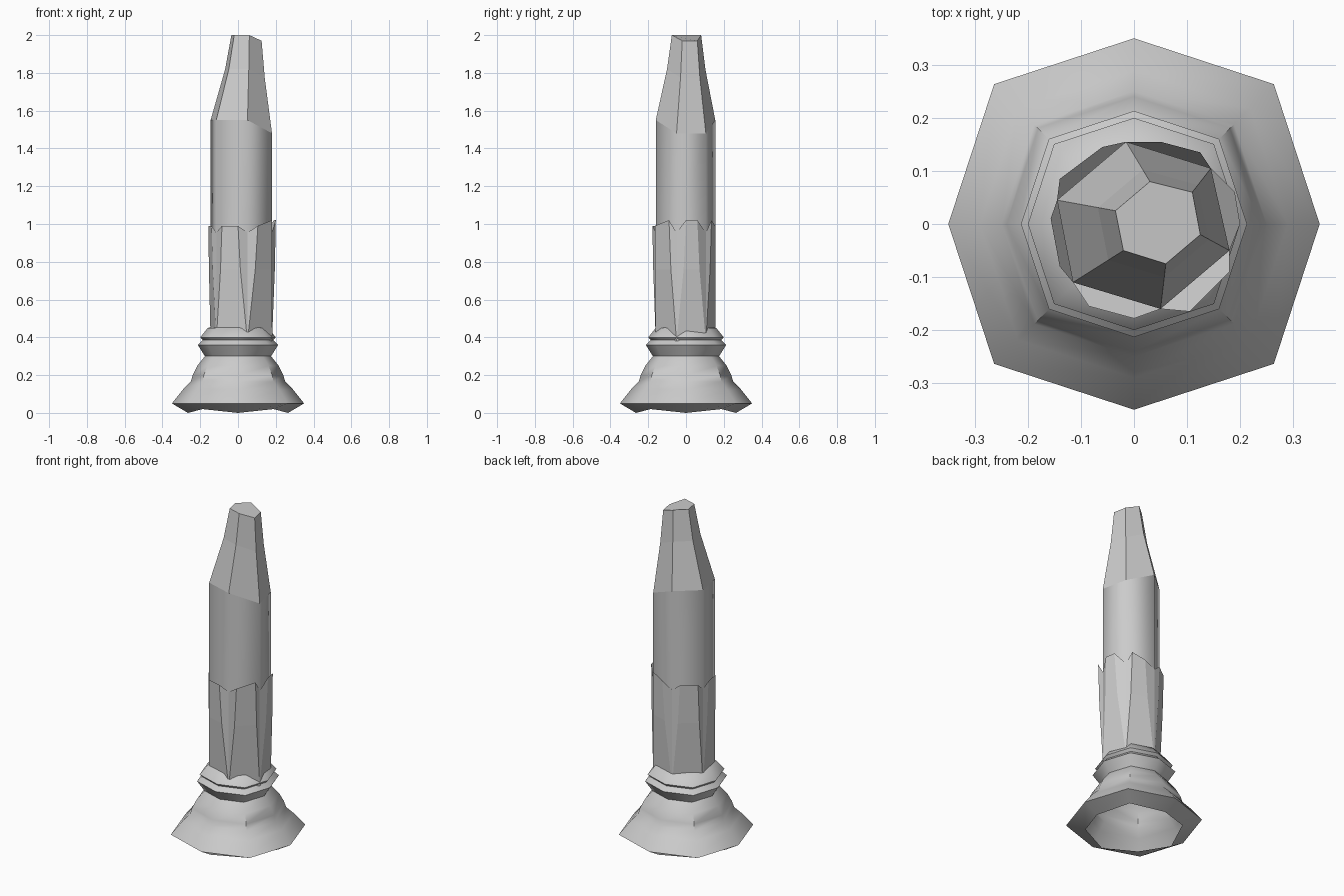
import bpy, bmesh, math

if "Cube" in bpy.data.objects:
    bpy.data.objects.remove(bpy.data.objects["Cube"])


def loft(name, rings, cap_bottom=False, cap_top=False):
    """Skin a list of equal-length point rings (counter-clockwise from above)."""
    bm = bmesh.new()
    vs = [[bm.verts.new(p) for p in r] for r in rings]
    n = len(rings[0])
    for lo, hi in zip(vs, vs[1:]):
        for i in range(n):
            j = (i + 1) % n
            bm.faces.new((lo[i], lo[j], hi[j], hi[i]))
    if cap_bottom:
        bm.faces.new(vs[0][::-1])
    if cap_top:
        bm.faces.new(vs[-1])
    bmesh.ops.remove_doubles(bm, verts=bm.verts, dist=0.0005)
    me = bpy.data.meshes.new(name)
    bm.to_mesh(me)
    bm.free()
    ob = bpy.data.objects.new(name, me)
    bpy.context.collection.objects.link(ob)
    return ob


def lerp(a, b, t):
    return tuple(p + (q - p) * t for p, q in zip(a, b))


# Octagonal turned base, open underneath, corners slightly pulled out
profile = [(0.265, 0.005), (0.35, 0.05), (0.29, 0.125), (0.25, 0.165), (0.24, 0.2),
           (0.215, 0.25), (0.175, 0.30), (0.213, 0.36), (0.187, 0.385),
           (0.2, 0.40), (0.16, 0.45), (0.10, 0.46)]
rings = []
for k, (r, z) in enumerate(profile):
    ring = []
    for i in range(8):
        a = i * math.pi / 4
        rr = r * (1.065 if i % 2 and k else 1.0)
        dz = 0.015 if k == 0 and i % 2 else (-0.005 if k == 0 else 0)
        ring.append((rr * math.cos(a), rr * math.sin(a), z + dz))
    rings.append(ring)
base = loft("base", rings, cap_top=True)
bpy.context.view_layer.objects.active = base
base.select_set(True)
bpy.ops.object.shade_smooth_by_angle(angle=math.radians(46))

# Irregular hexagon shared by the shaft, tip and sleeve
hexa = [(0.18, -0.05), (0.145, 0.105), (-0.015, 0.155),
        (-0.145, 0.045), (-0.115, -0.11), (0.05, -0.16)]
tip_z = [1.48, 1.48, 1.55, 1.55, 1.55, 1.55]
shoulder = [(x, y, z) for (x, y), z in zip(hexa, tip_z)]

# Smooth shaded shaft
shaft = loft("shaft", [[(x, y, 0.93) for x, y in hexa], shoulder])
for p in shaft.data.polygons:
    p.use_smooth = True

# Faceted tip, cut off at a slant
top_xy = [(0.125, -0.02), (0.11, 0.06), (0.03, 0.08),
          (-0.035, 0.025), (-0.02, -0.05), (0.06, -0.075)]
top = [(x, y, 1.97 if i < 2 else 2.0) for i, (x, y) in enumerate(top_xy)]
mid = []
for s, t in zip(shoulder, top):
    x, y, _ = lerp(s, t, 0.70)
    mid.append((x, y, lerp(s, t, 0.60)[2]))
loft("tip", [shoulder, mid, top], cap_top=True)

# Sleeve of six panels flaring from the hexagon, notched at each corner
pairs = [((0.18, -0.09), (0.2, 0.0)), ((0.19, 0.06), (0.125, 0.135)),
         ((0.05, 0.155), (-0.06, 0.145)), ((-0.14, 0.085), (-0.157, 0.01)),
         ((-0.14, -0.08), (-0.085, -0.155)), ((0.0, -0.178), (0.105, -0.165))]
low, waist, rim, inner = [], [], [], []
for h, (a, b) in zip(hexa, pairs):
    for p, z in ((a, None), (h, 0.955), (b, None)):
        if z is None:
            z = 1.02 if p[0] > 0.12 else 0.99
        low.append((*h, 0.38))
        waist.append((*lerp(h, p, 0.75), 0.76))
        rim.append((*p, z))
        inner.append((*h, 0.955))
loft("sleeve", [low, waist, rim, inner])
